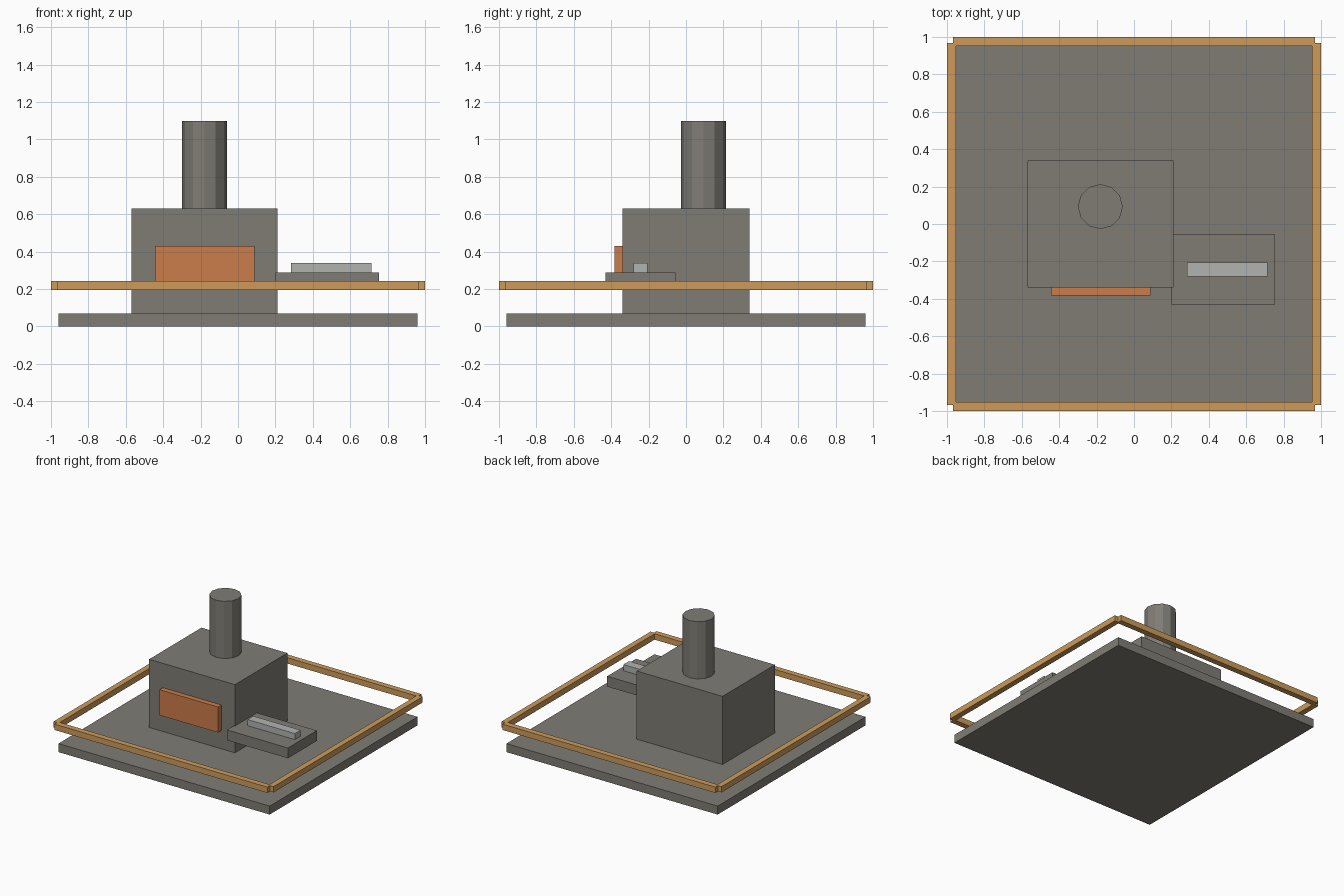
import bpy

if "Cube" in bpy.data.objects:
    bpy.data.objects.remove(bpy.data.objects["Cube"])


def material(name, rgb):
    m = bpy.data.materials.new(name)
    m.diffuse_color = (*rgb, 1.0)
    m.use_nodes = True
    m.node_tree.nodes["Principled BSDF"].inputs["Base Color"].default_value = m.diffuse_color
    return m


STONE = material("grey stone", (0.215, 0.204, 0.178))
WOOD = material("tan wood", (0.61, 0.33, 0.105))
EMBER = material("burnt orange", (0.60, 0.205, 0.07))
STEEL = material("pale steel", (0.44, 0.455, 0.44))


def box(name, x, y, z, mat):
    """Box spanning the given (min, max) ranges."""
    spans = (x, y, z)
    bpy.ops.mesh.primitive_cube_add(size=1, location=[(a + b) / 2 for a, b in spans])
    ob = bpy.context.object
    ob.name = name
    ob.scale = [b - a for a, b in spans]
    bpy.ops.object.transform_apply(location=False, rotation=False, scale=True)
    ob.data.materials.append(mat)
    return ob


# Floor slab and furnace block
box("floor_slab", (-0.96, 0.96), (-0.96, 0.96), (0, 0.07), STONE)
box("furnace_body", (-0.57, 0.21), (-0.34, 0.34), (0.07, 0.63), STONE)

# Twelve-sided chimney
bpy.ops.mesh.primitive_cylinder_add(vertices=12, radius=0.12, depth=0.47,
                                    location=(-0.18, 0.093, 0.865))
chimney = bpy.context.object
chimney.name = "chimney"
chimney.data.materials.append(STONE)

# Glowing furnace mouth on the front
box("furnace_mouth", (-0.445, 0.087), (-0.383, -0.335), (0.22, 0.43), EMBER)

# Side shelf with a bar lying on it
box("side_shelf", (0.20, 0.755), (-0.43, -0.055), (0.205, 0.29), STONE)
box("metal_bar", (0.283, 0.713), (-0.28, -0.205), (0.29, 0.34), STEEL)

# Floating rails around the edge, notched at the corners
for s, front, side in ((-1, "front", "left"), (1, "back", "right")):
    across = tuple(sorted((s * 0.953, s * 1.0)))
    box(f"{front}_rail", (-0.967, 0.967), across, (0.195, 0.243), WOOD)
    box(f"{side}_rail", across, (-0.967, 0.967), (0.195, 0.243), WOOD)
